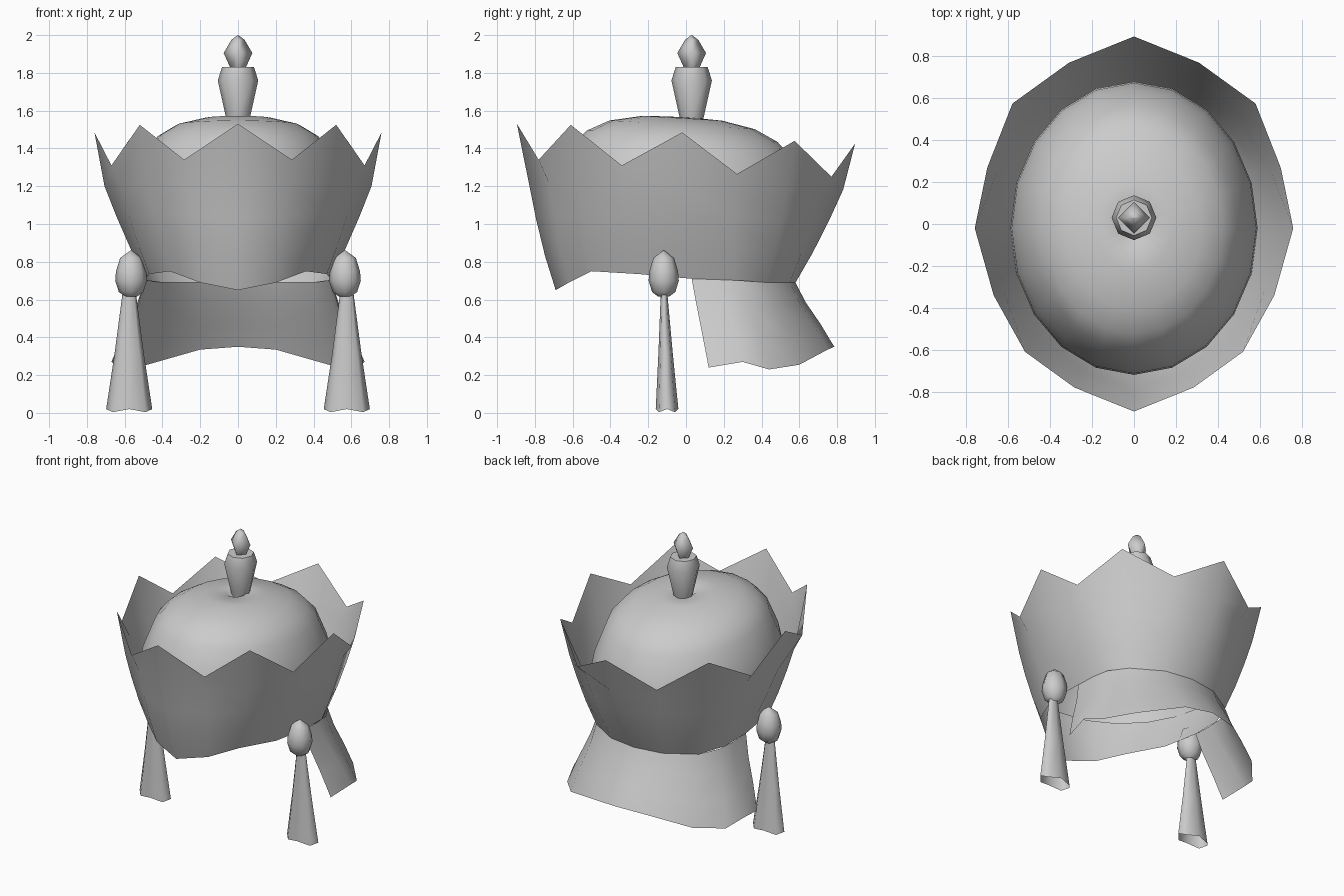
import bpy, math
from math import sin, cos, pi

if "Cube" in bpy.data.objects:
    bpy.data.objects.remove(bpy.data.objects["Cube"])

grey = bpy.data.materials.new("plain grey")
grey.diffuse_color = (0.6, 0.6, 0.6, 1)
grey.use_nodes = True
grey.node_tree.nodes["Principled BSDF"].inputs["Base Color"].default_value = grey.diffuse_color


def make(name, verts, faces, angle=60):
    mesh = bpy.data.meshes.new(name)
    mesh.from_pydata(verts, [], faces)
    mesh.materials.append(grey)
    ob = bpy.data.objects.new(name, mesh)
    bpy.context.collection.objects.link(ob)
    bpy.ops.object.select_all(action='DESELECT')
    ob.select_set(True)
    bpy.context.view_layer.objects.active = ob
    bpy.ops.object.shade_smooth_by_angle(angle=math.radians(angle))
    return ob


def lathe(name, profile, n, centre=(0, 0), scale=(1, 1), tilt=0, cap=True, angle=60):
    """Rings of (radius, z) around a centre, listed from the bottom up."""
    verts, faces = [], []
    for r, z in profile:
        for i in range(n):
            a = 2 * pi * i / n
            x, y = r * scale[0] * cos(a), r * scale[1] * sin(a)
            verts.append((centre[0] + x, centre[1] + y, z - tilt * y))
    for j in range(len(profile) - 1):
        for i in range(n):
            k = (i + 1) % n
            faces.append((j * n + i, j * n + k, (j + 1) * n + k, (j + 1) * n + i))
    if cap:
        top = (len(profile) - 1) * n
        faces.append(tuple(range(top, top + n)))
    return make(name, verts, faces, angle)


def sheet(name, rows):
    """Half sheet from rows running front to back (top row first), mirrored in x."""
    n = len(rows[0])
    verts = [p for row in rows for p in row]
    faces = [(j * n + i, (j + 1) * n + i, (j + 1) * n + i + 1, j * n + i + 1)
             for j in range(len(rows) - 1) for i in range(n - 1)]
    ob = make(name, verts, faces)
    m = ob.modifiers.new("mirror", 'MIRROR')
    m.use_clip = True
    return ob


def blend(a, b, t, bulge=1.0):
    return [((p[0] + (q[0] - p[0]) * t) * bulge, (p[1] + (q[1] - p[1]) * t) * bulge,
             p[2] + (q[2] - p[2]) * t) for p, q in zip(a, b)]


# crown wall: zigzag edge, shoulder ring, lower rim
tips = [(0, -.895, 1.53), (.285, -.78, 1.34), (.52, -.61, 1.525), (.67, -.34, 1.31),
        (.76, -.02, 1.485), (.70, .27, 1.265), (.58, .575, 1.44), (.31, .77, 1.25),
        (0, .895, 1.425)]
shoulder = [(x * .93, y * .93, 1.2 - .02 * y) for x, y, z in tips]
rim = [(0, -.69, .65), (.2, -.62, .69), (.36, -.5, .75), (.47, -.25, .735),
       (.49, .03, .71), (.48, .25, .70), (.40, .43, .69), (.2, .55, .69), (0, .58, .69)]
sheet("crown_wall", [tips, shoulder, blend(shoulder, rim, .33, 1.012),
                     blend(shoulder, rim, .68, 1.015), rim])

# neck flap flaring out below the rear half of the rim
hem = [(.64, .12, .24), (.67, .30, .27), (.62, .44, .23), (.48, .60, .255),
       (.2, .75, .335), (0, .785, .35)]
top = [rim[4], (.49, .18, .705), (.475, .30, .70), rim[6], rim[7], rim[8]]
sheet("neck_flap", [top, blend(top, hem, .3, .985), blend(top, hem, .65), hem])

# rounded cap inside the crown, dipping slightly around the finial
lathe("cap_dome", [(1.0, .97), (.99, 1.08), (.95, 1.2), (.83, 1.39), (.72, 1.465),
                   (.55, 1.525), (.3, 1.56), (.1, 1.565), (.04, 1.53)],
      20, centre=(0, -.02), scale=(.59, .70), tilt=.06)

# finial post and faceted jewel
lathe("finial_post", [(.05, 1.50), (.065, 1.57), (.107, 1.76), (.085, 1.83)], 8,
      centre=(0, .03), angle=50)
lathe("finial_jewel", [(.04, 1.825), (.076, 1.905), (.035, 1.975), (.002, 2.0)], 4,
      centre=(0, .03), angle=100)

# hanging tassels: bead and flat flared skirt on each side
for side, label in ((-1, "left"), (1, "right")):
    lathe("tassel_bead_" + label,
          [(.03, .615), (.065, .64), (.084, .70), (.08, .75), (.058, .82), (.003, .86)],
          8, centre=(side * .566, -.118), scale=(1, .95), angle=80)
    skirt = lathe("tassel_skirt_" + label, [(1, .01), (.64, .31), (.3, .625)], 8,
                  centre=(side * .576, -.1), scale=(.122, .06), cap=False, angle=80)
    # gather the skirt towards the bead and ripple its hem
    for i, v in enumerate(skirt.data.vertices):
        v.co.y -= .016 * max(0, v.co.z) / .625
        if i < 8:
            v.co.z = .02 if i % 2 == 0 else .004
